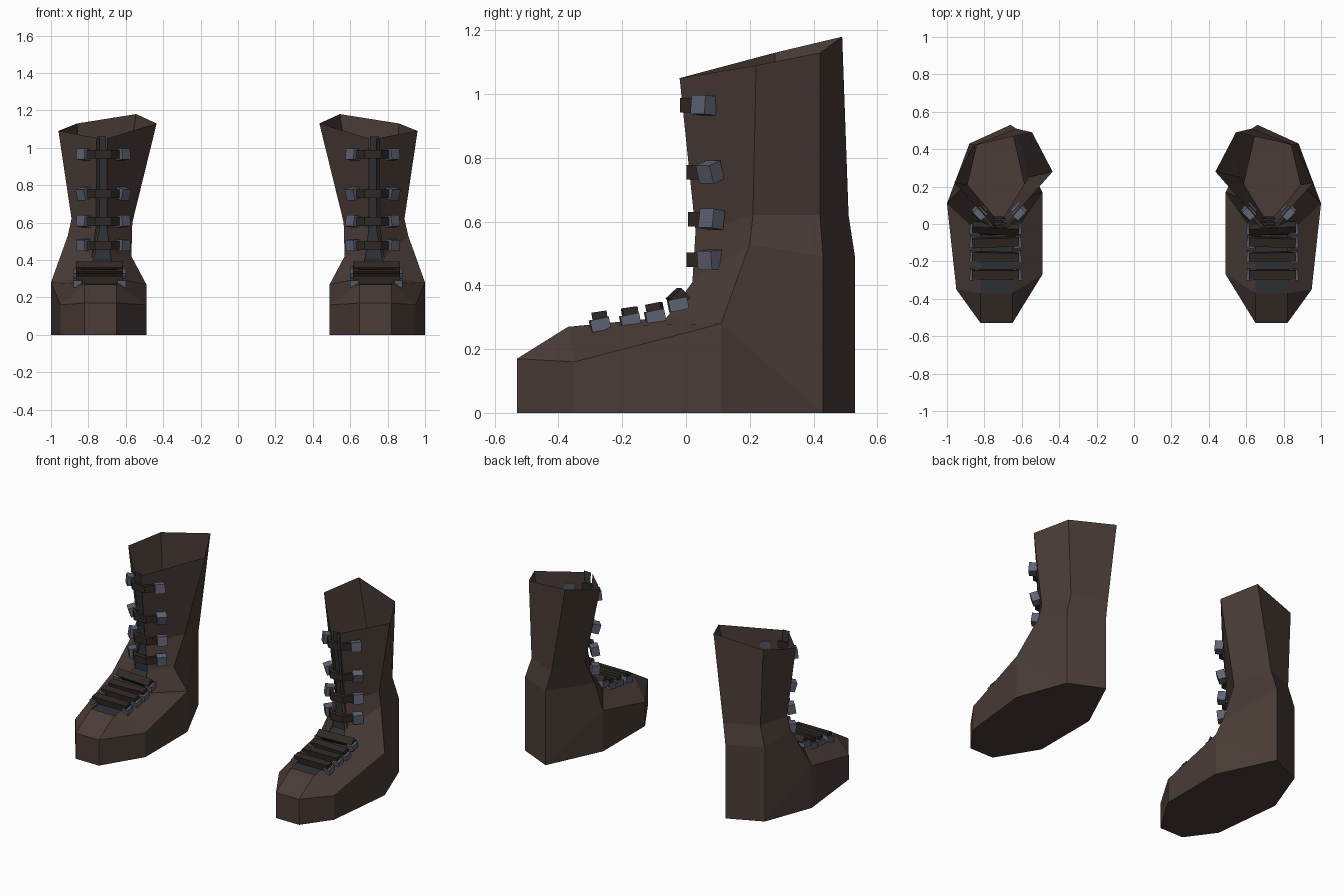
import bpy, bmesh, math
from mathutils import Vector, Matrix

if "Cube" in bpy.data.objects:
    bpy.data.objects.remove(bpy.data.objects["Cube"])


def material(name, rgb):
    m = bpy.data.materials.new(name)
    m.diffuse_color = (*rgb, 1)
    m.use_nodes = True
    m.node_tree.nodes["Principled BSDF"].inputs["Base Color"].default_value = m.diffuse_color
    return m


LEATHER = material("leather", (0.068, 0.045, 0.038))
STRAP = material("strap", (0.030, 0.022, 0.018))
STEEL = material("steel", (0.115, 0.125, 0.17))
CLOTH = material("cloth", (0.028, 0.031, 0.036))


def finish(name, bm, mat):
    """Turn a bmesh of the +x boot part into an object mirrored to the other foot."""
    bmesh.ops.recalc_face_normals(bm, faces=bm.faces[:])
    me = bpy.data.meshes.new(name)
    bm.to_mesh(me)
    bm.free()
    me.materials.append(mat)
    ob = bpy.data.objects.new(name, me)
    bpy.context.collection.objects.link(ob)
    mod = ob.modifiers.new("other_foot", 'MIRROR')
    mod.use_mirror_merge = False
    return ob


def add_box(bm, centre, size, rot_x=0, rot_z=0):
    mat = (Matrix.Translation(centre) @ Matrix.Rotation(rot_z, 4, 'Z')
           @ Matrix.Rotation(rot_x, 4, 'X') @ Matrix.Diagonal((*size, 1)))
    bmesh.ops.create_cube(bm, size=1, matrix=mat)


def add_band(bm, path, thick, up):
    """Sweep a rectangle (thick vector, up vector) along a path."""
    t, u = Vector(thick) / 2, Vector(up) / 2
    rings = [[bm.verts.new(Vector(p) + s) for s in (t + u, t - u, -t - u, u - t)] for p in path]
    for a, b in zip(rings, rings[1:]):
        for k in range(4):
            n = (k + 1) % 4
            bm.faces.new((a[k], a[n], b[n], b[k]))
    bm.faces.new(rings[0])
    bm.faces.new(rings[-1])


# Boot upper: shaft rings run front-inner, front-outer, outer, back-outer, back, inner
RIM = [(.70, -.02, 1.05), (.74, -.02, 1.05), (.96, .22, 1.09),
       (.86, .42, 1.13), (.545, .49, 1.18), (.435, .28, 1.13)]
WAIST = [(.70, .03, .57), (.74, .03, .57), (.89, .21, .62),
         (.84, .42, .62), (.63, .51, .62), (.565, .25, .60)]
ANKLE = [(.68, .02, .41), (.77, .02, .41), (.91, .20, .53),
         (.88, .43, .49), (.66, .53, .49), (.57, .14, .42)]
BASE = [(.65, -.06, .30), (.82, -.06, .30), (1.0, .11, .28),
        (.88, .43, 0), (.66, .53, 0), (.49, .17, .27)]

bm = bmesh.new()
rings = [[bm.verts.new(p) for p in ring] for ring in (RIM, WAIST, ANKLE, BASE)]
for a, b in zip(rings, rings[1:]):
    for k in range(1, 6):                       # column 0-1 stays open for the tongue
        n = (k + 1) % 6
        bm.faces.new((a[k], a[n], b[n], b[k]))
ti, to, so, heel_o, heel, si = rings[3]

# Toe cap, foot sides and sole
V = lambda *p: bm.verts.new(p)
mi, mo = V(.65, -.37, .27), V(.82, -.37, .27)
ni, no = V(.65, -.53, .17), V(.82, -.53, .17)
ki, ko = V(.49, -.27, .16), V(.95, -.35, .16)
ground = {v: V(v.co.x, v.co.y, 0) for v in (ni, no, ki, ko, si, so)}
for m, t, s, k, n, h in ((mi, ti, si, ki, ni, heel), (mo, to, so, ko, no, heel_o)):
    bm.faces.new((m, t, s, k))
    bm.faces.new((n, m, k))
    bm.faces.new((n, k, ground[k], ground[n]))
    bm.faces.new((k, s, ground[s], ground[k]))
    bm.faces.new((s, h, ground[s]))
bm.faces.new((ni, no, mo, mi))
bm.faces.new((ni, no, ground[no], ground[ni]))
bm.faces.new([ground[v] for v in (ni, no, ko, so)] + [heel_o, heel] + [ground[si], ground[ki]])
finish("boot_upper", bm, LEATHER)

# Tongue showing through the laced opening
bm = bmesh.new()
row = None
for y, z, w in ((-.37, .265, .09), (-.06, .29, .09), (.03, .40, .055), (.04, .57, .03), (-.01, 1.06, .025)):
    cur = [bm.verts.new((.73 + s * w, y, z)) for s in (-1, 1)]
    if row:
        bm.faces.new((row[0], row[1], cur[1], cur[0]))
    row = cur
finish("tongue", bm, CLOTH)

# Shaft straps wrapped round the front, with a buckle on each end
straps, buckles = bmesh.new(), bmesh.new()
for z, y, tilt in ((.965, -.005, -.1), (.755, .015, .3), (.607, .02, -.15), (.48, .015, .1)):
    path = [(.72 + dx, y + dy, z) for dx, dy in ((-.10, .065), (-.045, 0), (.045, 0), (.10, .065))]
    add_band(straps, path, (0, .028, 0), (0, 0, .045))
    for s in (-1, 1):
        add_box(buckles, (.72 + s * .105, y + .06, z), (.062, .05, .06), tilt, s * math.radians(45))
finish("shaft_straps", straps, STRAP)
finish("shaft_buckles", buckles, STEEL)

# Instep straps across the foot, with buckles beneath the ends
straps, buckles = bmesh.new(), bmesh.new()
for y, z, tilt, skew in ((-.27, .297, .15, 0), (-.175, .31, .15, .02),
                         (-.097, .323, .2, -.03), (-.025, .36, .75, .06)):
    add_box(straps, (.74, y, z), (.25, .048, .042), tilt, skew)
    for s in (-1, 1):
        add_box(buckles, (.74 + s * .115, y, z - .02), (.045, .06, .038), .2, s * .1)
finish("instep_straps", straps, STRAP)
finish("instep_buckles", buckles, STEEL)
